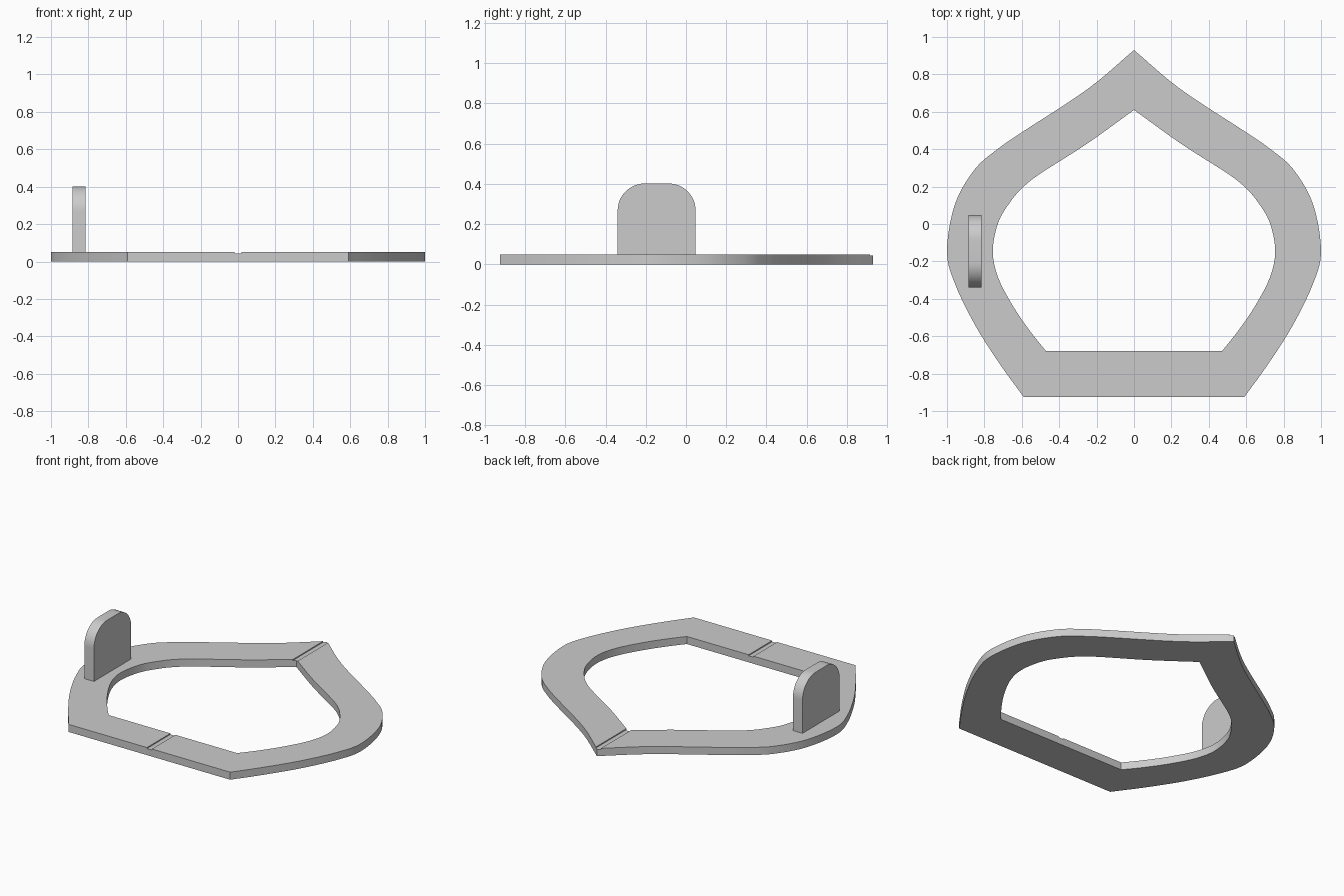
import bpy, bmesh
from math import pi, cos, sin
from mathutils import Vector

cube = bpy.data.objects.get("Cube")
if cube:
    bpy.data.objects.remove(cube, do_unlink=True)

grey = bpy.data.materials.new("plain grey")
grey.use_nodes = True
COLOUR = (0.6, 0.6, 0.6, 1)
grey.diffuse_color = COLOUR
grey.node_tree.nodes["Principled BSDF"].inputs["Base Color"].default_value = COLOUR


def make_object(name, bm):
    bmesh.ops.recalc_face_normals(bm, faces=bm.faces)
    mesh = bpy.data.meshes.new(name)
    bm.to_mesh(mesh)
    bm.free()
    mesh.materials.append(grey)
    obj = bpy.data.objects.new(name, mesh)
    bpy.context.collection.objects.link(obj)
    return obj


def smooth_line(points, steps=5):
    """Curve that passes through every given point."""
    p = [Vector(q) for q in points]
    p = [2 * p[0] - p[1]] + p + [2 * p[-1] - p[-2]]
    line = []
    for a, b, c, d in zip(p, p[1:], p[2:], p[3:]):
        for i in range(steps):
            t = i / steps
            line.append(0.5 * (2 * b + (c - a) * t + (2 * a - 5 * b + 4 * c - d) * t ** 2
                               + (3 * b - a - 3 * c + d) * t ** 3))
    return line + [p[-2]]


def mirrored_loop(points):
    half = smooth_line(points)
    return half + [Vector((-v.x, v.y)) for v in reversed(half[:-1])]


def extrude(bm, faces, offset):
    out = bmesh.ops.extrude_face_region(bm, geom=faces)["geom"]
    bmesh.ops.translate(bm, vec=offset, verts=[g for g in out if isinstance(g, bmesh.types.BMVert)])


def smooth(obj):
    bpy.ops.object.select_all(action="DESELECT")
    obj.select_set(True)
    bpy.context.view_layer.objects.active = obj
    bpy.ops.object.shade_smooth_by_angle(angle=pi / 6)


# Flat pointed ring: right half of each outline, front corner to rear point
outer = mirrored_loop([(0.59, -0.925), (0.72, -0.745), (0.85, -0.54), (0.957, -0.32),
                       (1, -0.145), (0.957, 0.107), (0.85, 0.294), (0.73, 0.4),
                       (0.6, 0.49), (0.25, 0.72), (0, 0.93)])
inner = mirrored_loop([(0.47, -0.68), (0.55, -0.58), (0.64, -0.45), (0.725, -0.29),
                       (0.755, -0.145), (0.725, 0.01), (0.66, 0.12), (0.595, 0.195),
                       (0.5, 0.27), (0.25, 0.43), (0, 0.61)])
THICK = 0.05
bm = bmesh.new()
rings = [[bm.verts.new((v.x, v.y, 0)) for v in loop] for loop in (outer, inner)]
n = len(outer)
faces = [bm.faces.new((rings[0][i], rings[0][(i + 1) % n], rings[1][(i + 1) % n], rings[1][i]))
         for i in range(n)]
extrude(bm, faces, (0, 0, THICK))
ring = make_object("base_ring", bm)

# Shallow groove across the front bar and the rear point
bm = bmesh.new()
bmesh.ops.create_cube(bm, size=1)
bmesh.ops.scale(bm, vec=(0.036, 3, 0.1), verts=bm.verts)
bmesh.ops.translate(bm, vec=(0, 0, THICK - 0.007 + 0.05), verts=bm.verts)
cutter = make_object("groove_cutter", bm)
cutter.hide_render = True
cut = ring.modifiers.new("groove", "BOOLEAN")
cut.operation, cut.solver, cut.object = "DIFFERENCE", "EXACT", cutter
bpy.context.view_layer.objects.active = ring
bpy.ops.object.modifier_apply(modifier=cut.name)
bpy.data.objects.remove(cutter, do_unlink=True)
smooth(ring)

# Upright tab with rounded top corners, standing on the right side
FRONT, BACK, TOP, R = -0.34, 0.048, 0.402, 0.135
profile = [(FRONT, THICK - 0.01), (BACK, THICK - 0.01)]
for centre, start in ((BACK - R, 0), (FRONT + R, pi / 2)):
    for i in range(13):
        a = start + i * pi / 24
        profile.append((centre + R * cos(a), TOP - R + R * sin(a)))
bm = bmesh.new()
side = bm.faces.new([bm.verts.new((-0.885, y, z)) for y, z in profile])
extrude(bm, [side], (0.07, 0, 0))
smooth(make_object("upright_tab", bm))
